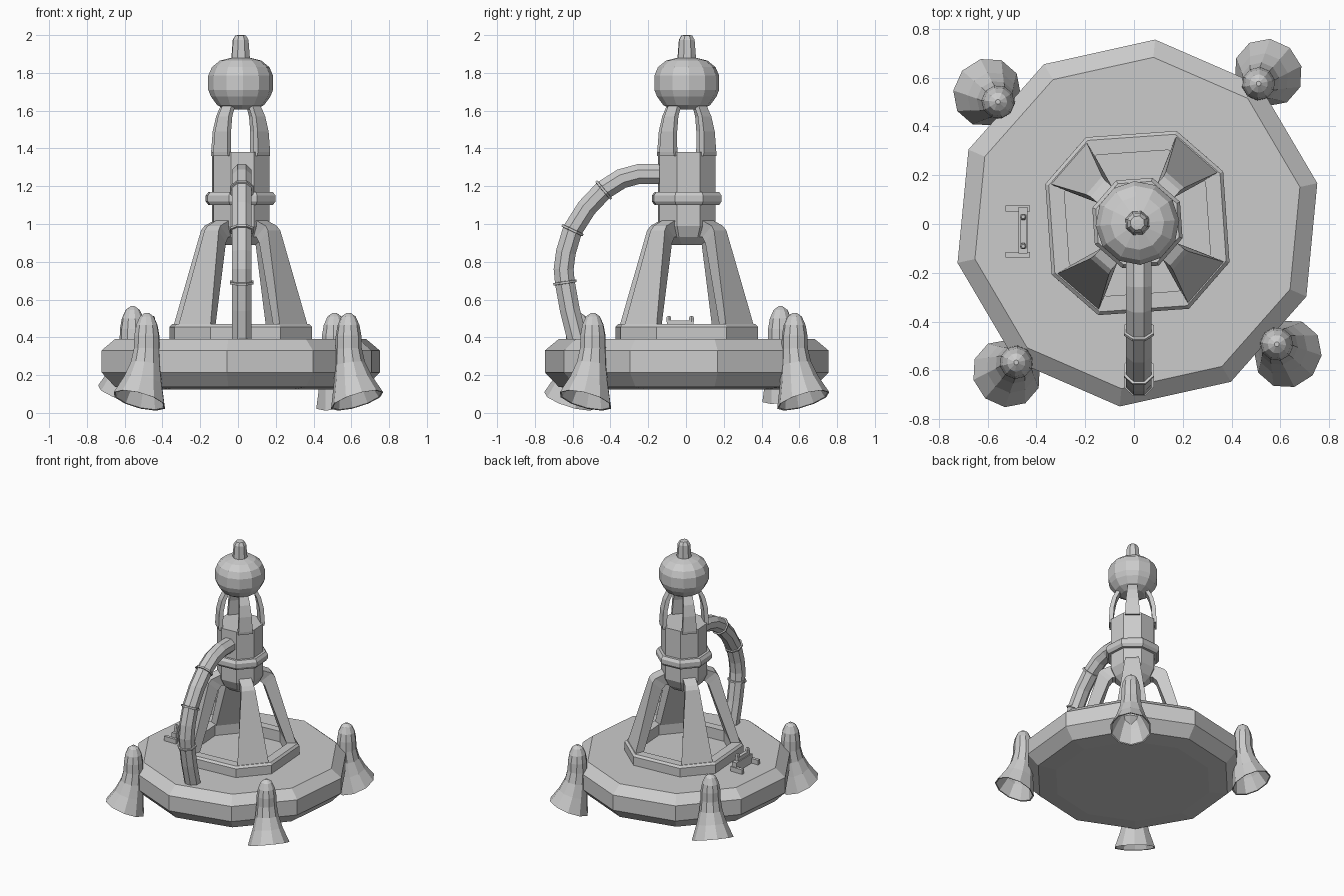
import bpy, bmesh
from math import sin, cos, pi, radians
from mathutils import Vector, Matrix

if "Cube" in bpy.data.objects:
    bpy.data.objects.remove(bpy.data.objects["Cube"])

CENTRE = Vector((0.014, 0.004, 0))
LEGS = [radians(a) for a in (49, 139, 229, 319)]


def loft(name, rings, caps=True, closed=False):
    """Skin a list of equal-length point rings."""
    bm = bmesh.new()
    vs = [[bm.verts.new(Vector(p) + CENTRE) for p in r] for r in rings]
    n = len(vs[0])
    pairs = list(zip(vs, vs[1:])) + ([(vs[-1], vs[0])] if closed else [])
    for a, b in pairs:
        for i in range(n):
            j = (i + 1) % n
            bm.faces.new((a[i], a[j], b[j], b[i]))
    if caps and not closed:
        bm.faces.new(vs[0])
        bm.faces.new(vs[-1])
    bmesh.ops.recalc_face_normals(bm, faces=bm.faces)
    me = bpy.data.meshes.new(name)
    bm.to_mesh(me)
    bm.free()
    ob = bpy.data.objects.new(name, me)
    bpy.context.collection.objects.link(ob)
    return ob


def circle(r, z, n, start=0.0):
    return [(r * cos(start + 2 * pi * i / n), r * sin(start + 2 * pi * i / n), z) for i in range(n)]


def lathe(name, profile, n, start_deg, closed=False):
    return loft(name, [circle(r, z, n, radians(start_deg)) for r, z in profile], closed=closed)


def radial(a, r, w, z):
    """Point at distance r along direction a, shifted sideways by w."""
    return (r * cos(a) - w * sin(a), r * sin(a) + w * cos(a), z)


def box(name, lo, hi):
    return loft(name, [[(lo[0], lo[1], z), (hi[0], lo[1], z), (hi[0], hi[1], z), (lo[0], hi[1], z)]
                       for z in (lo[2], hi[2])])


# Ten-sided base disc
lathe("base_disc", [(.55, .125), (.68, .137), (.755, .215), (.755, .33), (.682, .39)], 10, 12.5)

# Eight-sided mounting ring with a corner either side of each leg
def ring_points(r, z):
    return [(r * cos(a + s), r * sin(a + s), z) for a in LEGS for s in (-radians(18), radians(18))]

loft("mounting_ring", [ring_points(.41, .38), ring_points(.41, .455), ring_points(.395, .47),
                       ring_points(.325, .47), ring_points(.325, .38)], closed=True)

# Tapered legs that bend into the tower, and slim struts carrying the globe
for k, a in enumerate(LEGS):
    def section(ro, wo, zo, ri, wi, zi):
        return [radial(a, ro, -wo, zo), radial(a, ro, wo, zo), radial(a, ri, wi, zi), radial(a, ri, -wi, zi)]
    loft(f"leg_{k}", [section(.39, .12, .40, .33, .10, .40),
                      section(.235, .05, .965, .165, .04, .90),
                      section(.215, .045, .99, .14, .035, .93),
                      section(.12, .045, 1.03, .11, .035, .93)])
    loft(f"upper_strut_{k}", [section(r, w, z, r - .03, w, z) for r, w, z in
                              ((.162, .052, 1.36), (.164, .05, 1.38), (.158, .044, 1.49),
                               (.14, .037, 1.57), (.10, .03, 1.65))])

# Tower body and collar
lathe("tower_body", [(.085, .89), (.13, .93), (.16, .99), (.16, 1.38)], 8, 26.5)
lathe("tower_collar", [(.15, 1.10), (.18, 1.10), (.195, 1.12), (.195, 1.15), (.18, 1.17), (.15, 1.17)],
      8, 26.5, closed=True)

# Faceted globe and tip
lathe("globe", [(.08, 1.605), (.125, 1.63), (.158, 1.675), (.172, 1.71), (.172, 1.785),
                (.153, 1.83), (.11, 1.865), (.05, 1.88)], 12, 4)
lathe("tip", [(.053, 1.86), (.05, 1.90), (.044, 1.975), (.03, 1.998), (.015, 2.0)], 8, 26.5)

# Curved hose from the tower to the disc, with clamp rings
PATH = [Vector((.006, y, z)) for y, z in
        ((-.12, 1.265), (-.257, 1.264), (-.345, 1.24), (-.44, 1.18), (-.53, 1.085), (-.605, .967),
         (-.64, .85), (-.652, .76), (-.645, .69), (-.62, .55), (-.575, .37))]


def tube_ring(p, t, r, shift=0.0):
    side = Vector((1, 0, 0))
    up = side.cross(t)
    return [p + t * shift + side * r * cos(b) + up * r * sin(b)
            for b in (2 * pi * (i + .5) / 8 for i in range(8))]


tangents = [(PATH[min(i + 1, len(PATH) - 1)] - PATH[max(i - 1, 0)]).normalized() for i in range(len(PATH))]
loft("hose", [tube_ring(p, t, .057) for p, t in zip(PATH, tangents)])
for i in (1, 3, 5, 8):
    if i == 1:
        continue
    loft(f"hose_clamp_{i}", [tube_ring(PATH[i], tangents[i], r, s) for r, s in
                             ((.05, -.008), (.067, -.006), (.067, .006), (.05, .008))])

# Thrusters: upright rounded shaft, bell tilted outward, hollow mouth
# columns: radius, outward shift, height, tilt in degrees
THRUST = ((.01, 0, .53, 0), (.038, 0, .51, 0), (.058, 0, .465, 0), (.068, 0, .41, 0), (.07, 0, .34, 4),
          (.08, .01, .26, 10), (.105, .03, .17, 17), (.145, .06, .066, 22),
          (.136, .06, .068, 22), (.095, .035, .16, 17), (.05, .01, .24, 10))
for k, a in enumerate(LEGS):
    lift = .035 if k == 1 else 0
    rings = []
    for r, out, z, tilt in THRUST:
        t = radians(tilt)
        pts = []
        for i in range(10):
            b = 2 * pi * i / 10
            u, w = r * cos(b), r * sin(b)
            pts.append(radial(a, .757 + out + u * cos(t), w, z + lift + u * sin(t)))
        rings.append(pts)
    loft(f"thruster_{k}", rings)

# Small control console on the left of the disc
box("console_plate", (-.487, -.125, .38), (-.45, .065, .46))
box("console_top", (-.48, -.105, .45), (-.455, .035, .488))
for k, y in enumerate((-.13, .06)):
    box(f"console_arm_{k}", (-.54, y - .012, .39), (-.44, y + .012, .425))
for k, y in enumerate((-.095, .025)):
    stud = lathe(f"console_stud_{k}", [(.014, .48), (.014, .505), (.008, .513)], 6, 0)
    stud.location = (-.468, y, 0)
